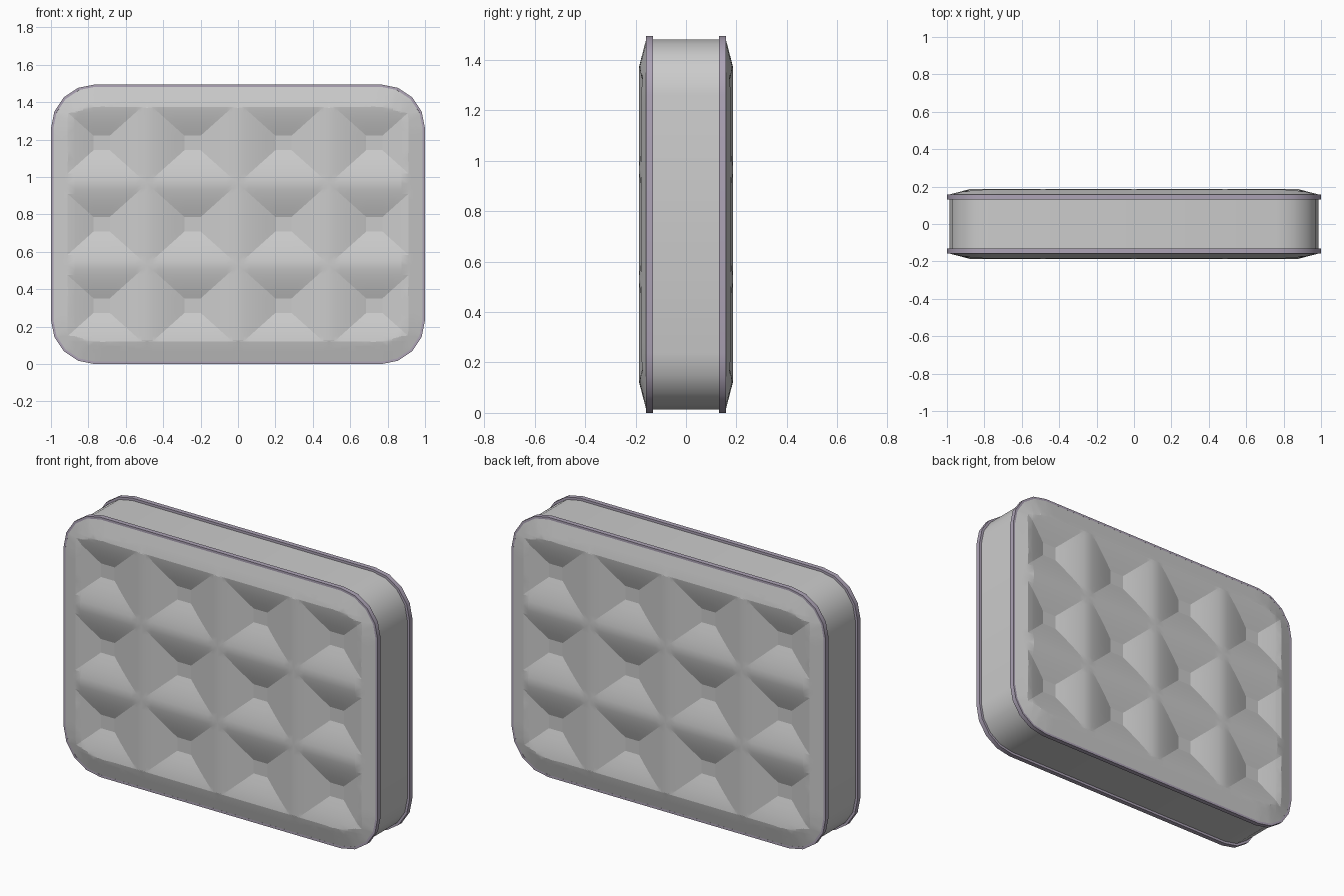
import bpy, bmesh, math
from mathutils import Vector

if "Cube" in bpy.data.objects:
    bpy.data.objects.remove(bpy.data.objects["Cube"])

W, H, R, SEG = 1.0, 0.7475, 0.235, 4      # half width, half height, corner radius
CZ = H                                    # centre height
HX, HZ = 0.243, 0.2175                    # half size of one quilt cell
TOP, EDGE, DEPTH = 0.187, 0.157, 0.045    # pillow crest, seam and tuft depth


def outline(inset):
    """Rounded rectangle in x/z, counter-clockwise, centred on the origin."""
    pts = []
    for i, (sx, sz) in enumerate([(1, 1), (-1, 1), (-1, -1), (1, -1)]):
        for k in range(SEG + 1):
            a = math.pi / 2 * (i + k / SEG)
            pts.append((sx * (W - R) + (R - inset) * math.cos(a),
                        sz * (H - R) + (R - inset) * math.sin(a)))
    return pts


def segments(inset):
    p = outline(inset)
    for a, b in zip(p, p[1:] + p[:1]):
        n = Vector((b[1] - a[1], 0, a[0] - b[0])).normalized()
        yield Vector((a[0], 0, a[1])), n


def finish(name, bm, angle, mat=None):
    me = bpy.data.meshes.new(name)
    bm.to_mesh(me)
    bm.free()
    ob = bpy.data.objects.new(name, me)
    ob.location.z = CZ
    bpy.context.collection.objects.link(ob)
    if mat:
        me.materials.append(mat)
    bpy.ops.object.select_all(action='DESELECT')
    ob.select_set(True)
    bpy.context.view_layer.objects.active = ob
    bpy.ops.object.shade_smooth_by_angle(angle=math.radians(angle))
    return ob


def band(name, profile, closed, angle, mat=None):
    """Sweep (inset, y) profile points around the outline."""
    bm = bmesh.new()
    loops = [[bm.verts.new((x, y, z)) for x, z in outline(d)] for d, y in profile]
    pairs = list(zip(loops, loops[1:] + loops[:1]))
    for a, b in pairs if closed else pairs[:-1]:
        for i in range(len(a)):
            j = (i + 1) % len(a)
            bm.faces.new((a[i], b[i], b[j], a[j]))
    if closed:
        bmesh.ops.recalc_face_normals(bm, faces=bm.faces)
    else:
        bm.normal_update()
        if sum(f.normal.dot(f.calc_center_median()) for f in bm.faces) < 0:
            bmesh.ops.reverse_faces(bm, faces=bm.faces)
    return finish(name, bm, angle, mat)


EDGES = list(segments(0.01))


def height(x, z):
    d = min((p - Vector((x, 0, z))).dot(n) for p, n in EDGES)
    border = EDGE + (TOP - EDGE) * min(1, max(0, d) / 0.115)
    dx = abs(x % (2 * HX) - HX) / HX
    dz = abs((z + HZ) % (2 * HZ) - HZ) / HZ
    u = max(0, max(dx, dz) - 0.18) / 0.82
    return min(border, TOP - DEPTH * max(0, 1 - u) ** 1.5)


def quilt(name, side):
    bm = bmesh.new()
    bm.faces.new([bm.verts.new((x, 0, z)) for x, z in outline(0.01)])

    def cut(co, no):
        bmesh.ops.bisect_plane(bm, geom=bm.verts[:] + bm.edges[:] + bm.faces[:],
                               dist=1e-5, plane_co=co, plane_no=no)
    # grid lines of each cell, from tuft to crest
    for t in (0, 0.18, 0.4, 0.6, 0.75, 0.88, 1):
        for s in (-1, 1):
            for k in range(-3, 3):
                cut(((2 * k + 1 + s * t) * HX, 0, 0), (1, 0, 0))
            for k in range(-2, 3):
                cut((0, 0, (2 * k + s * t) * HZ), (0, 0, 1))
    # diagonal creases
    for k in range(-5, 5):
        for s in (-1, 1):
            cut(((2 * k + 1) * HX, 0, 0), (HZ, 0, s * HX))
    # border shoulder
    for p, n in segments(0.125):
        cut(p, n)
    for v in bm.verts:
        v.co.y = side * height(v.co.x, v.co.z)
    bmesh.ops.triangulate(bm, faces=bm.faces)
    bm.normal_update()
    if sum(f.normal.y for f in bm.faces) * side < 0:
        bmesh.ops.reverse_faces(bm, faces=bm.faces)
    finish(name, bm, 13)


piping = bpy.data.materials.new("piping")
piping.diffuse_color = (0.42, 0.37, 0.47, 1)
piping.use_nodes = True
piping.node_tree.nodes["Principled BSDF"].inputs["Base Color"].default_value = piping.diffuse_color

# side wall
band("side_wall", [(0.014, -0.14), (0.014, 0.14)], False, 30)
# quilted panels and piping on both faces
for label, s in (("front", -1), ("back", 1)):
    quilt(label + "_quilted_panel", s)
    band(label + "_piping", [(0.0, s * 0.131), (0.0, s * 0.158),
                             (0.013, s * 0.158), (0.016, s * 0.131)], True, 30, piping)
